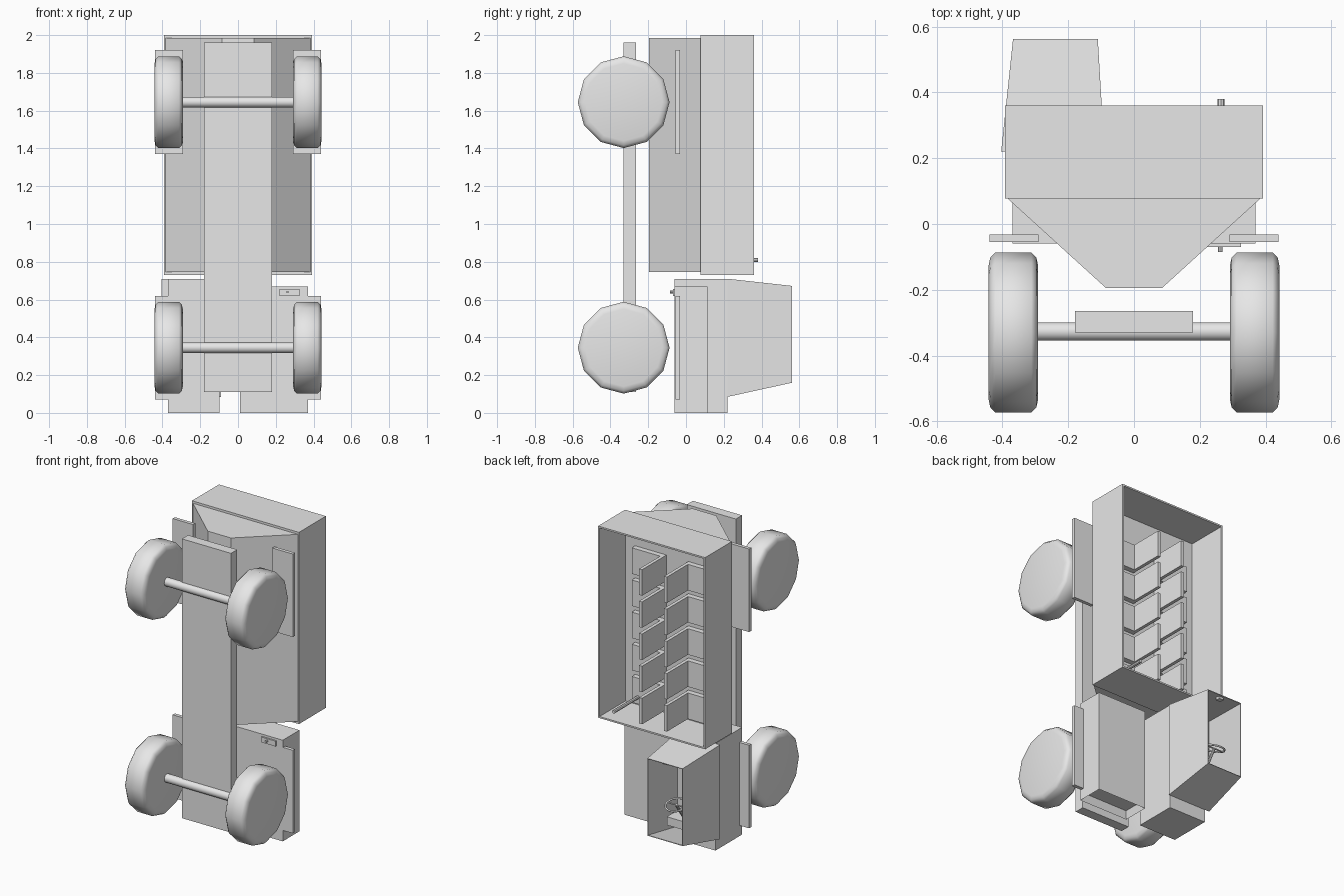
import bpy, bmesh, math
from mathutils import Vector, Matrix

if "Cube" in bpy.data.objects:
    bpy.data.objects.remove(bpy.data.objects["Cube"])

grey = bpy.data.materials.new("light grey")
grey.diffuse_color = (0.8, 0.8, 0.8, 1)
grey.use_nodes = True
grey.node_tree.nodes["Principled BSDF"].inputs["Base Color"].default_value = grey.diffuse_color


def finish(name, bm, smooth=False):
    bmesh.ops.recalc_face_normals(bm, faces=bm.faces)
    me = bpy.data.meshes.new(name)
    bm.to_mesh(me)
    bm.free()
    me.materials.append(grey)
    for p in me.polygons:
        p.use_smooth = smooth
    ob = bpy.data.objects.new(name, me)
    bpy.context.collection.objects.link(ob)
    return ob


def box_mesh(x, y, z):
    bm = bmesh.new()
    bmesh.ops.create_cube(bm, size=1)
    for v in bm.verts:
        v.co = [(a + b) / 2 + c * (b - a) for (a, b), c in zip((x, y, z), v.co)]
    return bm


def box(name, x, y, z):
    return finish(name, box_mesh(x, y, z))


def rod(name, a, b, r, sides=12):
    a, b = Vector(a), Vector(b)
    rot = (b - a).to_track_quat('Z', 'Y').to_matrix().to_4x4()
    bm = bmesh.new()
    bmesh.ops.create_cone(bm, cap_ends=True, segments=sides, radius1=r, radius2=r,
                          depth=(b - a).length,
                          matrix=Matrix.Translation((a + b) / 2) @ rot)
    ob = finish(name, bm, True)
    bpy.context.view_layer.objects.active = ob
    ob.select_set(True)
    bpy.ops.object.shade_smooth_by_angle(angle=math.radians(40))
    ob.select_set(False)
    return ob


def wheel(name, x, y, z):
    # lathed tyre profile, (offset along axle, radius)
    prof = [(-.075, .205), (-.07, .228), (-.055, .243), (.055, .243), (.07, .228), (.075, .205)]
    bm = bmesh.new()
    rings = []
    for px, r in prof:
        rings.append([bm.verts.new((x + px, y + r * math.sin(i * math.tau / 12),
                                    z + r * math.cos(i * math.tau / 12))) for i in range(12)])
    for r0, r1 in zip(rings, rings[1:]):
        for i in range(12):
            j = (i + 1) % 12
            bm.faces.new((r0[i], r0[j], r1[j], r1[i]))
    bm.faces.new(rings[0])
    bm.faces.new(rings[-1])
    return finish(name, bm, True)


def open_top(bm):
    # remove the face looking towards +y
    bm.normal_update()
    bmesh.ops.delete(bm, geom=[f for f in bm.faces if f.normal.y > .8], context='FACES')


def thicken(ob, t):
    m = ob.modifiers.new("wall", 'SOLIDIFY')
    m.thickness = t
    m.offset = -1


# chassis, axles, wheels, fenders
box("chassis", (-.18, .18), (-.33, -.265), (.11, 1.96))
for z, fz in ((.345, (.07, .62)), (1.645, (1.37, 1.92))):
    rod("axle", (-.3, -.327, z), (.3, -.327, z), .028, 16)
    for s in (-1, 1):
        wheel("wheel", s * .367, -.33, z)
        box("fender", sorted((s * .29, s * .44)), (-.055, -.032), fz)

# bed with open +y side
bm = box_mesh((-.392, .392), (.078, .36), (.73, 2.0))
open_top(bm)
bed = finish("bed", bm)
for f in bed.data.polygons:      # normals must look outwards for the wall
    if f.normal.dot(f.center - Vector((0, .25, 1.365))) < 0:
        f.flip()
thicken(bed, .015)

# hopper under the bed
bm = bmesh.new()
prof = [(-.385, .078), (-.085, -.195), (.085, -.195), (.385, .078)]
lo, hi = ([bm.verts.new((x, y, z)) for x, y in prof] for z in (.745, 1.985))
bm.faces.new(lo)
bm.faces.new(hi)
for i in range(4):
    j = (i + 1) % 4
    bm.faces.new((lo[i], lo[j], hi[j], hi[i]))
finish("hopper", bm)

# two back to back rows of seats, and a post
for i in range(5):
    z = (.764 + i * .213, .936 + i * .213)
    for s in (-1, 1):
        box("seat_back", sorted((s * .08, s * .102)), (.09, .345), z)
        box("seat_cushion", sorted((s * .1, s * .31)), (.09, .125), z)
rod("bed_post", (.265, .09, .81), (.265, .38, .81), .011, 8)

# engine hood with recessed grille at the nose
bm = box_mesh((.01, .37), (-.06, .115), (0, .67))
bm.normal_update()
nose = [f for f in bm.faces if f.normal.z < -.8]
bmesh.ops.inset_individual(bm, faces=nose, thickness=.018)
bmesh.ops.translate(bm, verts=nose[0].verts, vec=(0, 0, .05))
finish("engine_hood", bm)
box("hood_bracket", (.22, .325), (-.07, -.05), (.62, .655))
rod("hood_lever", (.262, -.05, .64), (.262, -.085, .64), .007, 8)

# cab base and tapered open cab
box("cab_base", (-.37, -.097), (-.06, .22), (0, .71))
bm = box_mesh((-.404, -.09), (.22, .562), (.085, .71))
for v in bm.verts:
    if v.co.y > .4:
        v.co.x = -.368 if v.co.x < -.25 else -.11
        v.co.z = .16 if v.co.z < .4 else .672
open_top(bm)
cab = finish("cab", bm)
for f in cab.data.polygons:
    if f.normal.dot(f.center - Vector((-.245, .4, .4))) < 0:
        f.flip()
thicken(cab, .006)

# cab interior: dashboard, steering wheel, mirror
box("dashboard", (-.36, -.125), (.222, .38), (.165, .22))
rod("steering_column", (-.246, .34, .2), (-.246, .455, .36), .009, 8)
bpy.ops.mesh.primitive_torus_add(major_segments=20, minor_segments=6, major_radius=.065,
                                 minor_radius=.006, location=(-.246, .455, .36),
                                 rotation=(math.radians(-15), 0, 0))
ring = bpy.context.object
ring.name = "steering_wheel"
ring.data.materials.append(grey)
bpy.ops.object.shade_smooth()
ring.select_set(False)
rod("steering_spoke", (-.306, .455, .36), (-.186, .455, .36), .005, 6)
box("cab_mirror", (-.245, -.21), (.515, .545), (.655, .672))
